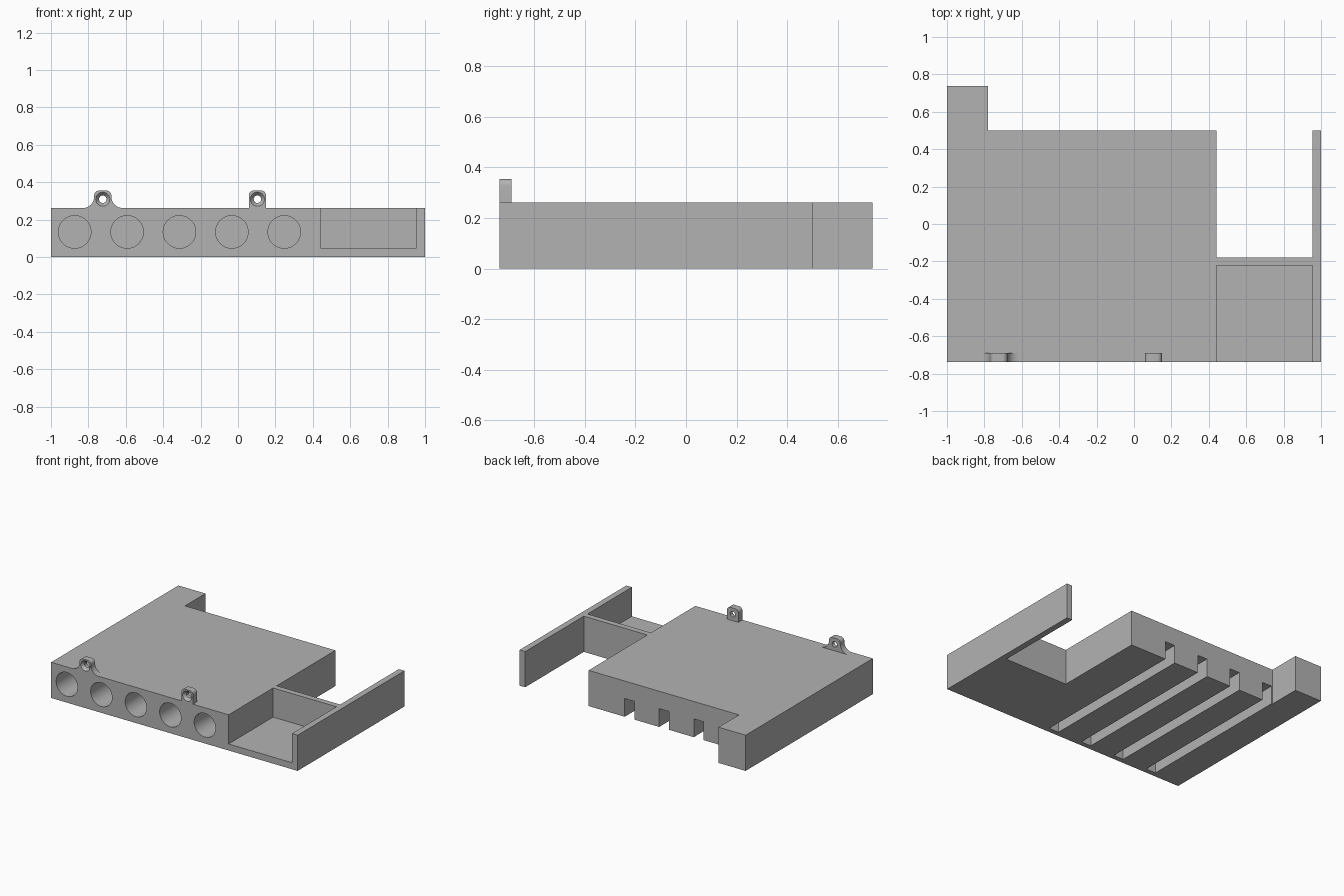
import bpy, bmesh
from math import sin, cos, pi, radians
from mathutils import Matrix, Vector

cube = bpy.data.objects.get("Cube")
if cube:
    bpy.data.objects.remove(cube, do_unlink=True)

grey = bpy.data.materials.new("plain grey")
grey.use_nodes = True
colour = (0.45, 0.45, 0.45, 1)
grey.diffuse_color = colour
grey.node_tree.nodes["Principled BSDF"].inputs["Base Color"].default_value = colour

FRONT, BACK, HEIGHT = -0.737, 0.5, 0.262
HOLE_X = [-0.873 + 0.28 * i for i in range(5)]


def finish(name, bm):
    bmesh.ops.recalc_face_normals(bm, faces=bm.faces)
    mesh = bpy.data.meshes.new(name)
    bm.to_mesh(mesh)
    bm.free()
    mesh.materials.append(grey)
    obj = bpy.data.objects.new(name, mesh)
    bpy.context.collection.objects.link(obj)
    return obj


def extrude(name, points, offset):
    """Solid from a closed outline pushed along a vector."""
    bm = bmesh.new()
    face = bm.faces.new([bm.verts.new(p) for p in points])
    new = bmesh.ops.extrude_face_region(bm, geom=[face])["geom"]
    verts = [v for v in new if isinstance(v, bmesh.types.BMVert)]
    bmesh.ops.translate(bm, verts=verts, vec=Vector(offset))
    return finish(name, bm)


def box(name, x0, x1, y0, y1, z0, z1):
    base = [(x0, y0, z0), (x1, y0, z0), (x1, y1, z0), (x0, y1, z0)]
    return extrude(name, base, (0, 0, z1 - z0))


def cone_y(name, x, z, y0, y1, r0, r1):
    """Round cutter along y, radius r0 at y0 and r1 at y1."""
    bm = bmesh.new()
    place = Matrix.Translation((x, (y0 + y1) / 2, z)) @ Matrix.Rotation(radians(-90), 4, "X")
    bmesh.ops.create_cone(bm, cap_ends=True, segments=48, radius1=r0, radius2=r1,
                          depth=y1 - y0, matrix=place)
    return finish(name, bm)


def cut(target, cutters):
    bpy.ops.object.select_all(action="DESELECT")
    bpy.context.view_layer.objects.active = target
    target.select_set(True)
    for cutter in cutters:
        cutter.hide_render = True
        mod = target.modifiers.new("cut", "BOOLEAN")
        mod.operation, mod.solver, mod.object = "DIFFERENCE", "EXACT", cutter
        bpy.ops.object.modifier_apply(modifier=mod.name)
        bpy.data.objects.remove(cutter, do_unlink=True)
    bpy.ops.object.shade_smooth_by_angle(angle=radians(30))


def arc(cx, cz, r, start, end, steps=8):
    angles = [radians(start + (end - start) * i / steps) for i in range(steps + 1)]
    return [(cx + r * cos(a), cz + r * sin(a)) for a in angles]


# Holder body: block, rear tab, side wall and tray back in one plan outline
plan = [(-1, FRONT), (1, FRONT), (1, BACK), (0.955, BACK), (0.955, -0.18),
        (0.44, -0.18), (0.44, BACK), (-0.78, BACK), (-0.78, 0.737), (-1, 0.737)]
body = extrude("holder_body", [(x, y, 0) for x, y in plan], (0, 0, HEIGHT))

# Open-front tray, round front bores and underside slots between the bores
cutters = [box("tray_cutter", 0.44, 0.955, -1, -0.222, 0.048, 1)]
cutters += [cone_y("bore_cutter", x, 0.134, -1, 0.46, 0.087, 0.087) for x in HOLE_X]
cutters += [box("slot_cutter", x + 0.1, x + 0.18, -0.70, 0.9, -0.1, 0.134) for x in HOLE_X[:4]]
cut(body, cutters)


# Screw lugs on the front top edge, one with flared feet
def lug(name, x, flare):
    half, top, corner = 0.046, 0.355, 0.026
    side = arc(half - corner, top - corner, corner, 90, 0)
    if flare:
        side += arc(half + flare, HEIGHT + flare, flare, 180, 270)
    else:
        side.append((half, HEIGHT))
    outline = side + [(-px, pz) for px, pz in reversed(side)]
    obj = extrude(name, [(x + px, FRONT, pz) for px, pz in outline], (0, 0.048, 0))
    cut(obj, [cone_y("screw_cutter", x, 0.309, -0.8, -0.6, 0.02, 0.02),
              cone_y("sink_cutter", x, 0.309, FRONT - 0.01, FRONT + 0.022, 0.046, 0.019)])


lug("flared_screw_lug", -0.723, 0.06)
lug("straight_screw_lug", 0.104, 0)
